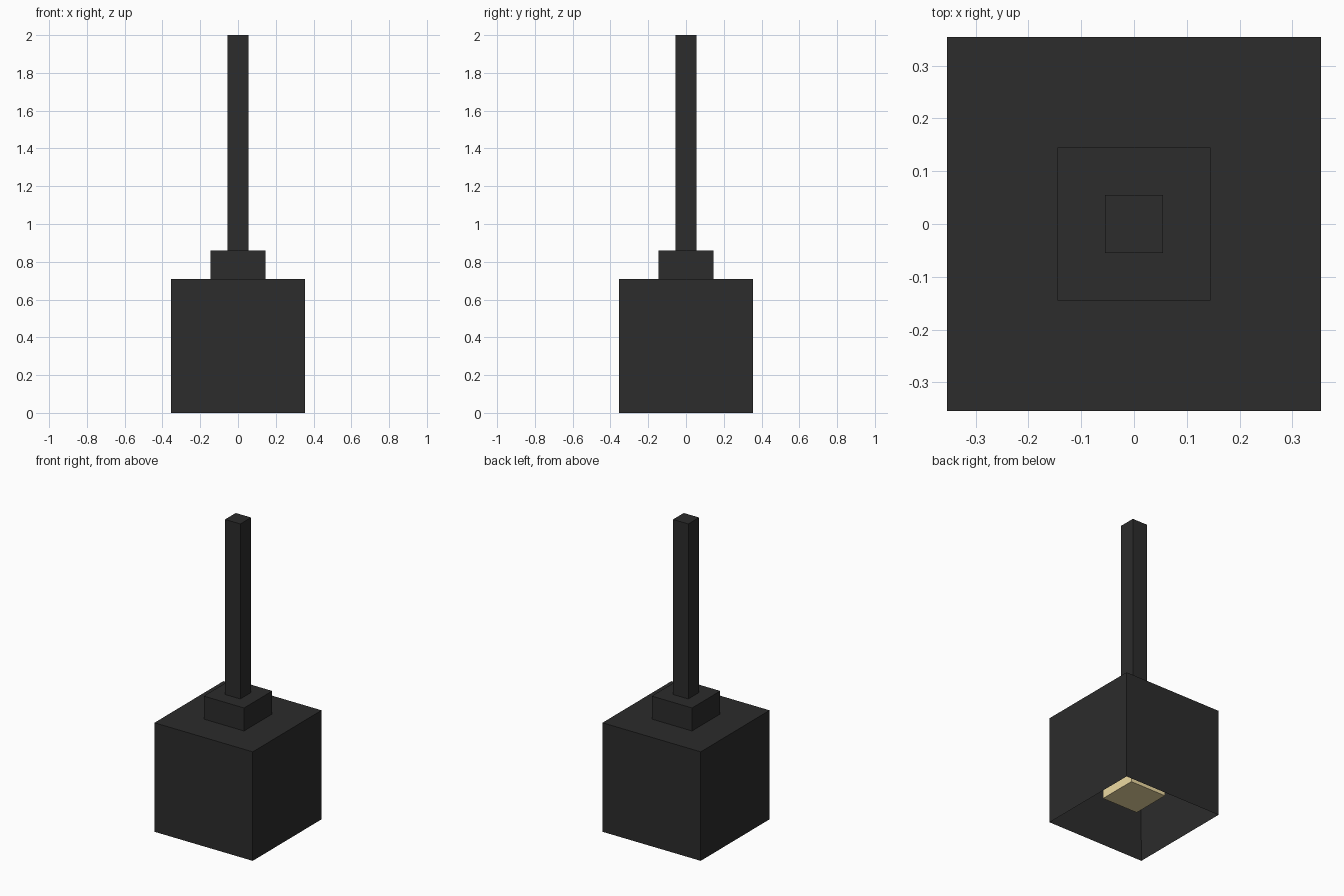
import bpy, bmesh

if "Cube" in bpy.data.objects:
    bpy.data.objects.remove(bpy.data.objects["Cube"])


def material(name, color):
    m = bpy.data.materials.new(name)
    m.diffuse_color = (*color, 1)
    m.use_nodes = True
    m.node_tree.nodes["Principled BSDF"].inputs["Base Color"].default_value = m.diffuse_color
    return m


def block(name, half, z0, z1, mat, wall=0):
    """Square block; with a wall thickness it is hollow and open below."""
    bm = bmesh.new()
    bmesh.ops.create_cube(bm, size=1)
    for v in bm.verts:
        v.co.x *= 2 * half
        v.co.y *= 2 * half
        v.co.z = z1 if v.co.z > 0 else z0
    if wall:
        # Inset the underside, then push it up to form the cavity
        bottom = [f for f in bm.faces if f.normal.z < -0.9]
        bmesh.ops.inset_region(bm, faces=bottom, thickness=wall)
        for v in bottom[0].verts:
            v.co.z = z1 - wall
        bmesh.ops.recalc_face_normals(bm, faces=bm.faces[:])
    mesh = bpy.data.meshes.new(name)
    bm.to_mesh(mesh)
    bm.free()
    mesh.materials.append(mat)
    ob = bpy.data.objects.new(name, mesh)
    bpy.context.collection.objects.link(ob)
    return ob


black = material("black_metal", (0.025, 0.025, 0.025))
glow = material("warm_light", (0.85, 0.70, 0.36))

# Hollow shade, open at the bottom
block("shade", 0.354, 0, 0.71, black, wall=0.045)
# Collar and hanging rod
block("collar", 0.145, 0.71, 0.86, black)
block("rod", 0.055, 0.86, 2.0, black)
# Light block hanging from the shade ceiling
block("bulb", 0.13, 0.147, 0.665, glow)
